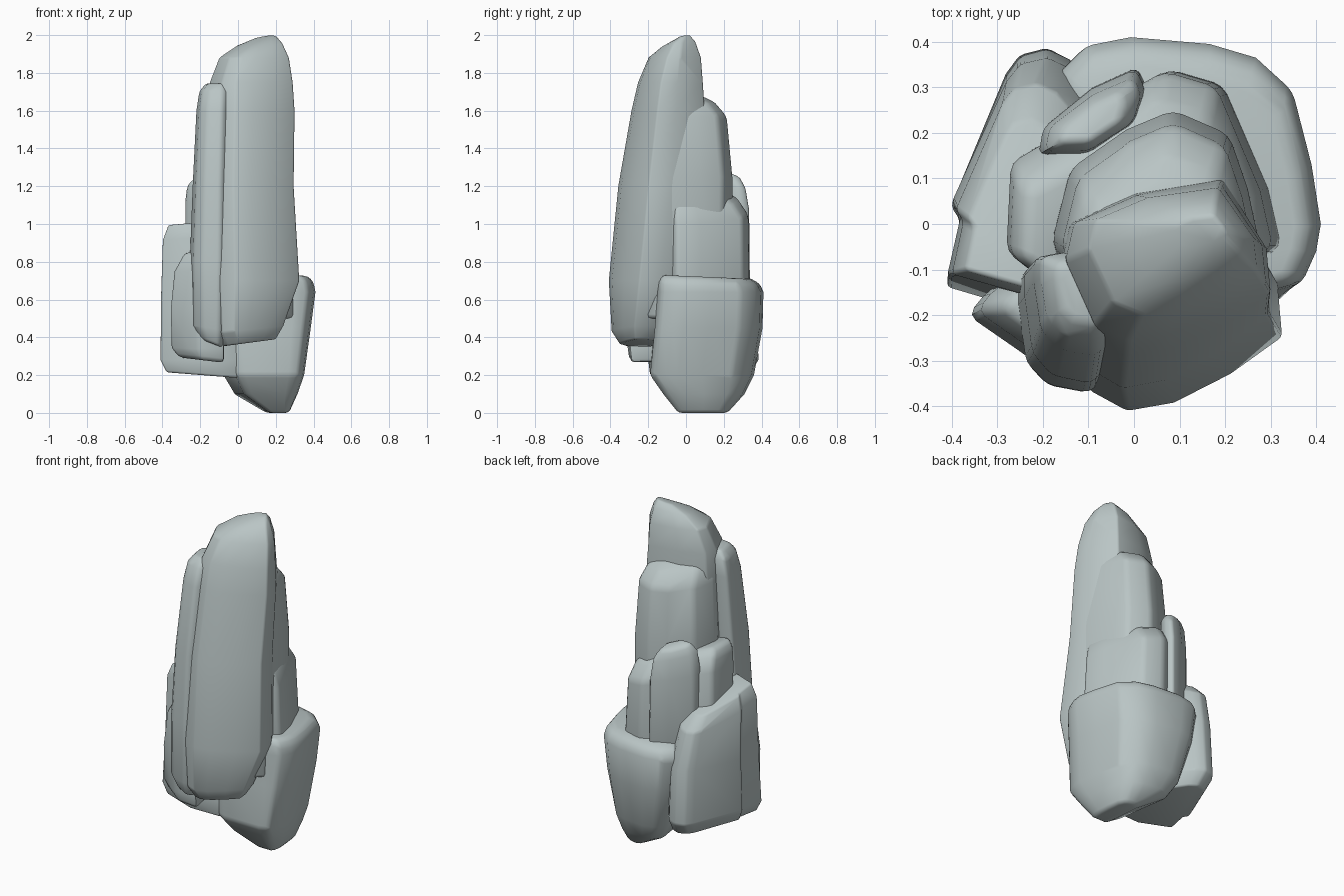
import bpy, bmesh

stone = bpy.data.materials.new("pale_grey_stone")
stone.diffuse_color = (0.49, 0.56, 0.56, 1)


def rock(name, outline, levels, bevel=0.022):
    """Loft a plan outline through levels (z, x0, x1, y0, y1[, tilt_x, tilt_y])."""
    xs, ys = [p[0] for p in outline], [p[1] for p in outline]
    unit = [((x - min(xs)) / (max(xs) - min(xs)),
             (y - min(ys)) / (max(ys) - min(ys))) for x, y in outline]
    bm = bmesh.new()
    rings = []
    for lv in levels:
        z, x0, x1, y0, y1, tx, ty = (tuple(lv) + (0, 0))[:7]
        rings.append([bm.verts.new((x0 + u * (x1 - x0), y0 + v * (y1 - y0),
                                    z + tx * (u - 0.5) + ty * (v - 0.5)))
                      for u, v in unit])
    n = len(unit)
    for a, b in zip(rings, rings[1:]):
        for i in range(n):
            j = (i + 1) % n
            bm.faces.new((a[i], a[j], b[j], b[i]))
    bm.faces.new(rings[0])
    bm.faces.new(rings[-1])
    bmesh.ops.recalc_face_normals(bm, faces=bm.faces)
    bm.normal_update()
    # soften the hard corners
    sharp = [e for e in bm.edges if e.calc_face_angle(0) > 0.5]
    bmesh.ops.bevel(bm, geom=sharp, offset=bevel, segments=2, profile=0.5,
                    affect='EDGES', clamp_overlap=True)
    me = bpy.data.meshes.new(name)
    bm.to_mesh(me)
    bm.free()
    me.materials.append(stone)
    ob = bpy.data.objects.new(name, me)
    bpy.context.collection.objects.link(ob)
    bpy.ops.object.select_all(action='DESELECT')
    ob.select_set(True)
    bpy.context.view_layer.objects.active = ob
    bpy.ops.object.shade_smooth_by_angle(angle=0.8)


# tall central spire
rock("main_spire",
     [(-.10, -.36), (-.02, -.41), (.08, -.39), (.20, -.32), (.31, -.23),
      (.30, -.10), (.20, .10), (0, .06), (-.15, -.03), (-.17, -.15)],
     [(.37, -.10, .20, -.35, -.12, .04, 0), (.44, -.14, .24, -.395, -.05, .04, 0),
      (.70, -.17, .325, -.41, .05), (1.2, -.17, .295, -.36, .10),
      (1.6, -.16, .30, -.29, .10), (1.75, -.15, .29, -.255, .09),
      (1.88, -.10, .27, -.20, .08), (1.95, -.01, .235, -.13, .05, .02, .02),
      (1.99, .09, .20, -.05, .02, .015, .015)])

# slab leaning on the front left of the spire
rock("front_left_slab",
     [(-.27, -.08), (-.18, -.06), (-.05, -.24), (-.06, -.32), (-.10, -.365),
      (-.20, -.345), (-.25, -.29), (-.27, -.15)],
     [(.37, -.21, -.08, -.34, -.15, -.05, 0), (.45, -.25, -.06, -.37, -.12, -.03, 0),
      (.80, -.255, -.05, -.37, -.10), (1.2, -.24, -.05, -.35, -.08),
      (1.6, -.22, -.045, -.29, -.06), (1.7, -.205, -.045, -.26, -.06),
      (1.745, -.17, -.055, -.22, -.08)])

# stepped shoulders behind the spire
rock("upper_shoulder",
     [(-.18, -.05), (-.14, .10), (-.02, .18), (.08, .22), (.20, .17), (.24, .06),
      (.28, -.12), (.20, -.20), (-.10, -.20)],
     [(.50, -.20, .30, -.25, .25), (1.25, -.18, .29, -.20, .25),
      (1.57, -.16, .275, -.20, .22), (1.64, -.145, .25, -.20, .16),
      (1.68, -.11, .22, -.15, .08)])
rock("lower_shoulder",
     [(-.28, -.06), (-.27, .14), (-.20, .18), (0, .30), (.08, .345),
      (.20, .31), (.30, .08), (.33, -.05), (.27, -.08), (-.2, -.12)],
     [(.40, -.26, .28, -.08, .30), (.70, -.28, .325, -.12, .34),
      (1.06, -.28, .305, -.12, .335, -.12, 0), (1.14, -.27, .285, -.12, .28, -.12, 0),
      (1.18, -.24, .26, -.12, .22, -.12, 0)])

# small upright slab at the back
rock("back_slab",
     [(-.20, .18), (-.19, .23), (-.09, .30), (0, .335), (.02, .30),
      (0, .24), (-.10, .18)],
     [(.60, -.21, .03, .15, .345), (1.1, -.21, .025, .15, .34, 0, -.05),
      (1.22, -.195, .015, .16, .32, 0, -.06), (1.27, -.16, -.02, .18, .29, 0, -.05)])

# large low boulder at the back right, tapering to the ground
rock("right_base_boulder",
     [(-.16, .33), (-.10, .39), (0, .41), (.17, .395), (.27, .365), (.35, .29),
      (.39, .13), (.41, 0), (.40, -.06), (.37, -.13), (.30, -.15), (0, -.15),
      (-.07, -.13)],
     [(0, .15, .27, -.04, .22), (.10, -.02, .315, -.12, .31),
      (.20, -.08, .35, -.19, .36), (.45, -.14, .385, -.165, .405),
      (.64, -.17, .41, -.15, .41), (.69, -.155, .40, -.148, .39, 0, -.01),
      (.72, -.11, .37, -.135, .345, 0, -.02)])

# wide boulder at the back left
rock("left_base_boulder",
     [(-.40, .05), (-.28, .33), (-.25, .37), (-.19, .385), (-.14, .36),
      (-.05, .25), (0, -.15), (-.20, -.18), (-.41, -.12), (-.38, .02)],
     [(.20, -.38, 0, -.19, .33, -.03, 0), (.28, -.412, 0, -.20, .387),
      (.60, -.41, 0, -.17, .365), (.87, -.40, -.05, -.16, .31, 0, -.12),
      (.95, -.37, -.10, -.14, .23, 0, -.12)])

# small wedge at the front left foot
rock("front_left_wedge",
     [(-.36, -.20), (-.31, -.14), (-.10, -.10), (-.06, -.30), (-.20, -.31),
      (-.25, -.275)],
     [(.28, -.32, -.07, -.30, -.12, -.03, 0), (.34, -.36, -.07, -.31, -.10),
      (.55, -.365, -.07, -.31, -.10), (.75, -.345, -.08, -.29, -.10),
      (.85, -.29, -.10, -.26, -.12)])
